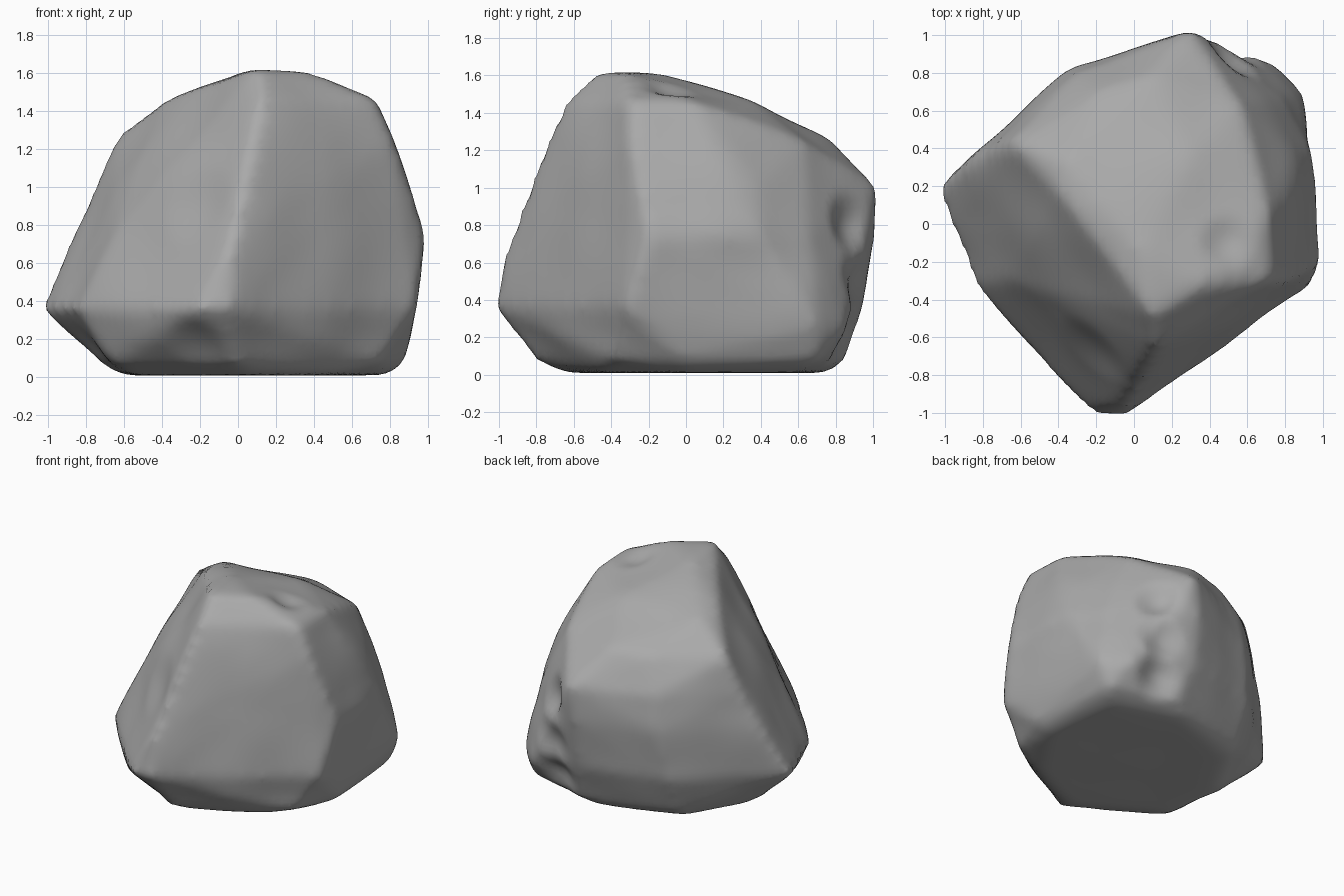
import bpy
import bmesh
from mathutils import Vector, noise

cube = bpy.data.objects.get("Cube")
if cube:
    bpy.data.objects.remove(cube, do_unlink=True)


def make_material(name, colour):
    mat = bpy.data.materials.new(name)
    mat.use_nodes = True
    mat.diffuse_color = colour
    mat.node_tree.nodes["Principled BSDF"].inputs["Base Color"].default_value = colour
    return mat


# Corner points of the boulder, level by level from the ground to the peak
levels = {
    .01: [(.05, -.65), (.45, -.48), (.78, 0), (.7, .6), (.15, .76), (-.4, .55),
          (-.6, .2), (-.55, -.3)],
    .07: [(0, -.8), (.74, -.38), (.87, 0), (.82, .7), (.3, .85), (-.4, .65),
          (-.72, .05), (-.64, -.42)],
    .25: [(.74, .85), (.88, .7), (-.4, -.76)],
    .36: [(-.22, -1), (-.05, -1.02), (.94, -.32), (.25, .95), (-.4, .77),
          (-1.02, .2), (-.97, 0), (-.85, -.32)],
    .74: [(-.03, -.94), (1, -.2), (.95, .4), (.8, .66), (.25, 1.01), (-.33, .83),
          (-.85, .35), (-.66, -.3)],
    1: [(.02, -.82), (.45, -.58), (.88, -.28), (.84, .38), (.3, 1.02), (-.3, .81),
        (-.74, .42)],
    1.25: [(.1, -.72), (.82, -.3), (.8, .12), (.57, .64), (.1, .78), (-.2, .7), (-.64, .43)],
    1.46: [(.12, -.64), (.73, -.3), (.72, .05), (.3, .35), (-.35, .33), (-.39, .15)],
    1.62: [(.1, -.49), (.35, -.33), (.05, -.15)],
}

# Chipped hollows: centre, radius, depth
hollows = [
    (Vector((-.25, -.88, .1)), .25, .04),
    (Vector((-.88, -.1, .12)), .3, .04),
    (Vector((.5, -.1, 1.54)), .17, .04),
    (Vector((-.2, -.65, .9)), .25, .02),
]
# The upright crease between the two rear lobes
hollows += [(Vector((.5, .87, z)), .2, .06) for z in (.2, .5, .8)]

# Faceted block
bm = bmesh.new()
for z, ring in levels.items():
    for x, y in ring:
        bm.verts.new((x, y, z))
bmesh.ops.convex_hull(bm, input=bm.verts)
bmesh.ops.delete(bm, geom=[v for v in bm.verts if not v.link_faces], context='VERTS')
bmesh.ops.recalc_face_normals(bm, faces=bm.faces)
mesh = bpy.data.meshes.new("boulder")
bm.to_mesh(mesh)
bm.free()
boulder = bpy.data.objects.new("boulder", mesh)
bpy.context.collection.objects.link(boulder)

# Even surface with worn edges
remesh = boulder.modifiers.new("even_surface", 'REMESH')
remesh.mode = 'VOXEL'
remesh.voxel_size = .04
worn = boulder.modifiers.new("worn_edges", 'SMOOTH')
worn.factor = .5
worn.iterations = 6
bpy.context.view_layer.update()
graph = bpy.context.evaluated_depsgraph_get()
boulder.data = bpy.data.meshes.new_from_object(boulder.evaluated_get(graph))
boulder.modifiers.clear()
bpy.data.meshes.remove(mesh)

# Weathering: broad lumps and hollows, fading towards the flat underside
verts = boulder.data.vertices
moves = []
for v in verts:
    fade = min(1, max(0, v.co.z * 5))
    push = noise.noise(v.co * 2.3) * .02 * fade
    for centre, radius, depth in hollows:
        push -= depth * max(0, 1 - ((v.co - centre).length / radius) ** 2) ** 2
    moves.append(v.co + v.normal * push)
for v, p in zip(verts, moves):
    v.co = p

# Smooth grey stone
for face in boulder.data.polygons:
    face.use_smooth = True
boulder.data.materials.clear()
boulder.data.materials.append(make_material("grey_stone", (.4, .4, .4, 1)))
boulder.data.update()
